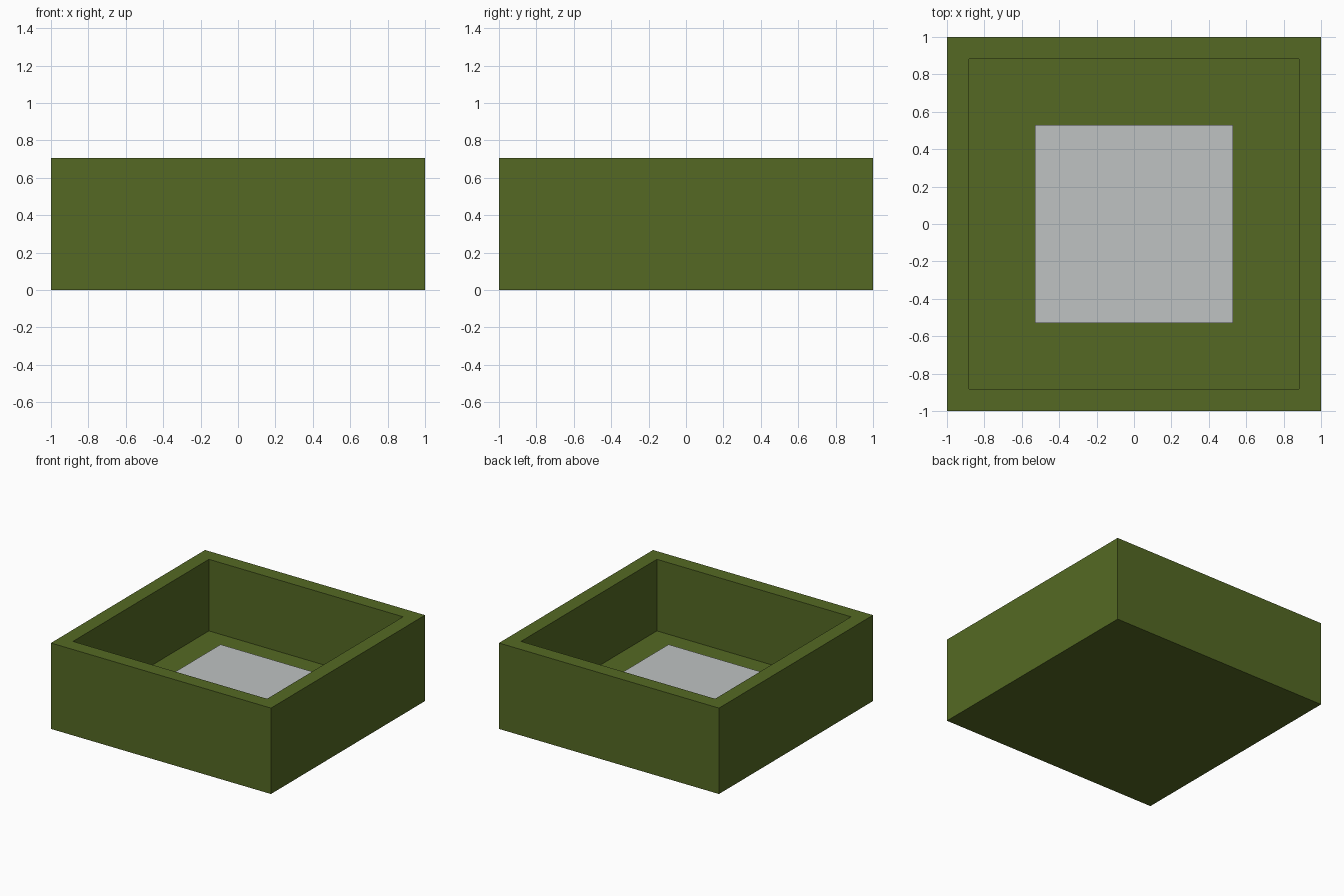
import bpy
import bmesh
from mathutils import Matrix, Vector

cube = bpy.data.objects.get("Cube")
if cube:
    bpy.data.objects.remove(cube, do_unlink=True)

UNIT = 2 / 17  # wall thickness; every size is a multiple of it


def make_material(name, rgb):
    mat = bpy.data.materials.new(name)
    mat.use_nodes = True
    colour = (*rgb, 1)
    mat.diffuse_color = colour
    mat.node_tree.nodes["Principled BSDF"].inputs["Base Color"].default_value = colour
    return mat


def block(bm, width, height, base):
    """Square block standing on the given height."""
    matrix = Matrix.Translation((0, 0, base + height / 2)) @ Matrix.Diagonal((width, width, height, 1))
    bmesh.ops.create_cube(bm, size=1, matrix=matrix)


def finish(bm, name, mat):
    mesh = bpy.data.meshes.new(name)
    bm.to_mesh(mesh)
    bm.free()
    mesh.materials.append(mat)
    obj = bpy.data.objects.new(name, mesh)
    bpy.context.collection.objects.link(obj)
    return obj


olive = make_material("olive green", (0.089, 0.141, 0.017))
grey = make_material("light grey", (0.52, 0.545, 0.545))

# Open tray: inset the top for the rim, then sink the middle to the floor
bm = bmesh.new()
block(bm, 17 * UNIT, 6 * UNIT, 0)
bm.normal_update()
top = max(bm.faces, key=lambda f: f.calc_center_median().z)
bmesh.ops.inset_region(bm, faces=[top], thickness=UNIT, use_even_offset=True)
walls = bmesh.ops.extrude_face_region(bm, geom=[top])["geom"]
bmesh.ops.translate(bm, vec=Vector((0, 0, -5 * UNIT)),
                    verts=[v for v in walls if isinstance(v, bmesh.types.BMVert)])
if top.is_valid:
    bmesh.ops.delete(bm, geom=[top], context="FACES_ONLY")
bmesh.ops.recalc_face_normals(bm, faces=bm.faces[:])
finish(bm, "tray", olive)

# Raised slab in the middle of the floor
bm = bmesh.new()
block(bm, 9 * UNIT, UNIT, UNIT)
finish(bm, "centre_slab", grey)
